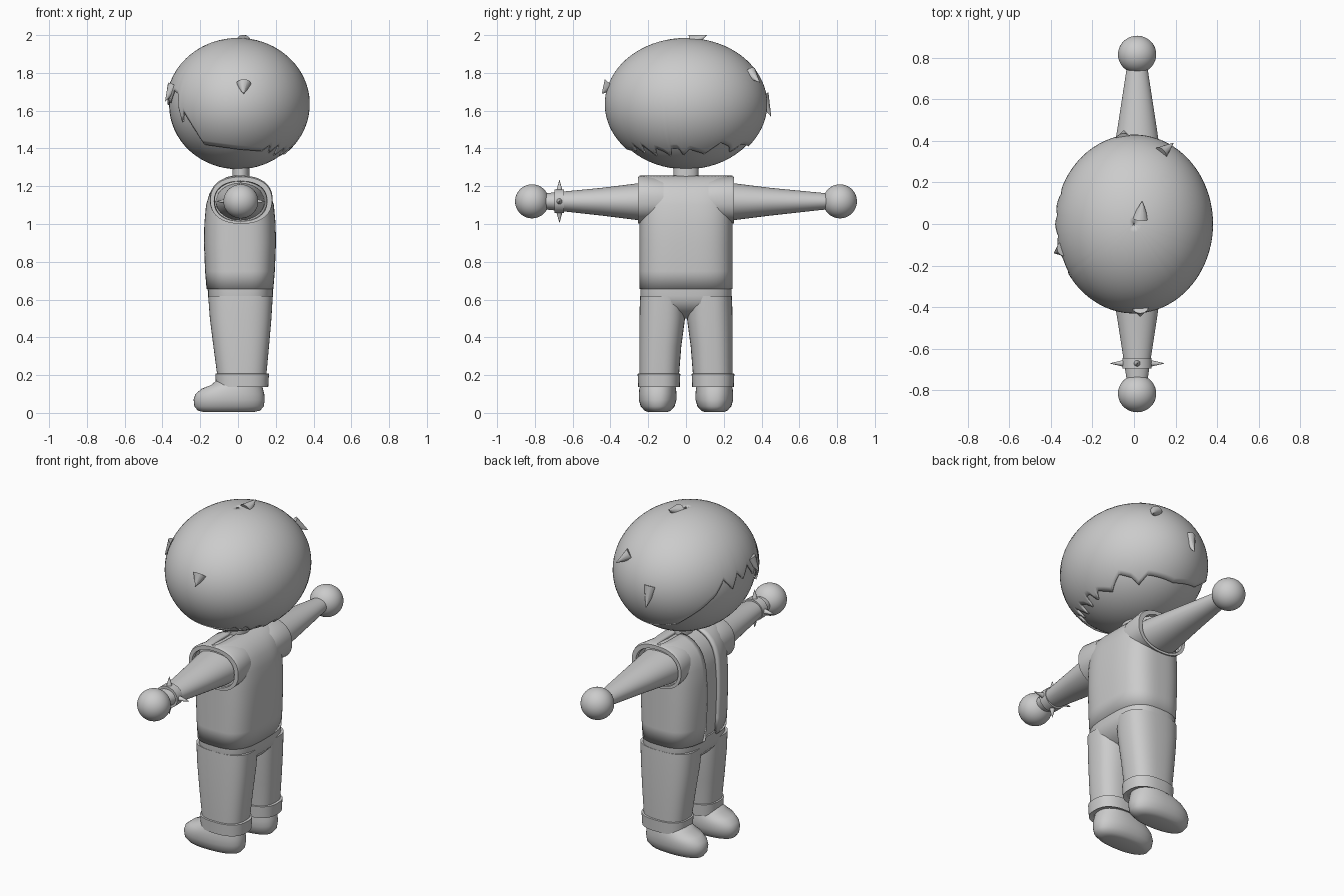
import bpy, bmesh, math
from mathutils import Vector

if "Cube" in bpy.data.objects:
    bpy.data.objects.remove(bpy.data.objects["Cube"])


def finish(bm, name, angle=40, recalc=True):
    if recalc:
        bmesh.ops.recalc_face_normals(bm, faces=bm.faces)
    me = bpy.data.meshes.new(name)
    bm.to_mesh(me)
    bm.free()
    ob = bpy.data.objects.new(name, me)
    bpy.context.collection.objects.link(ob)
    bpy.ops.object.select_all(action='DESELECT')
    ob.select_set(True)
    bpy.context.view_layer.objects.active = ob
    bpy.ops.object.shade_smooth_by_angle(angle=math.radians(angle))
    return ob


def skin(rows, name, closed=True, cap=True, angle=40):
    """Join rows of points into a surface."""
    bm = bmesh.new()
    vs = [[bm.verts.new(p) for p in r] for r in rows]
    n = len(vs[0])
    for lo, hi in zip(vs, vs[1:]):
        for j in range(n if closed else n - 1):
            k = (j + 1) % n
            bm.faces.new((lo[j], lo[k], hi[k], hi[j]))
    if cap:
        bm.faces.new(vs[0][::-1])
        bm.faces.new(vs[-1])
    return finish(bm, name, angle, recalc=closed)


def oval(t, cu, cv, a, b, n, gap, seg):
    """Superellipse ring; gap leaves an opening on the -u side."""
    pts = []
    for j in range(seg + (1 if gap else 0)):
        w = -math.pi + gap + (2 * math.pi - 2 * gap) * j / seg
        c, s = math.cos(w), math.sin(w)
        pts.append((cu + a * math.copysign(abs(c) ** (2 / n), c),
                    cv + b * math.copysign(abs(s) ** (2 / n), s), t))
    return pts


def loft(name, rings, n=2.0, cap=True, gap=0, side=0, seg=48, angle=40):
    """rings: (height, centre u, centre v, radius u, radius v); side lays it along y."""
    rows = [oval(*r, n, gap, seg) for r in rings]
    if side:
        rows = [[(u, side * t, v) for u, v, t in r] for r in rows]
    return skin(rows, name, not gap, cap, angle)


def ball(name, loc, rad):
    bm = bmesh.new()
    bmesh.ops.create_uvsphere(bm, u_segments=48, v_segments=32, radius=1)
    for v in bm.verts:
        v.co = Vector((v.co.x * rad[0], v.co.y * rad[1], v.co.z * rad[2])) + Vector(loc)
    return finish(bm, name)


def spike(name, base, tip, r, seg=12):
    base, tip = Vector(base), Vector(tip)
    d = tip - base
    bm = bmesh.new()
    bmesh.ops.create_cone(bm, cap_ends=True, segments=seg, radius1=r, radius2=0.001, depth=d.length)
    q = d.to_track_quat('Z', 'Y')
    for v in bm.verts:
        v.co = q @ v.co + (base + tip) / 2
    return finish(bm, name)


def thicken(ob, t):
    m = ob.modifiers.new("thickness", 'SOLIDIFY')
    m.thickness, m.offset = t, -1


# Head and neck
ball("head", (0, 0, 1.63), (0.365, 0.412, 0.34))
loft("neck", [(1.18, .015, 0, .045, .065), (1.34, .015, 0, .045, .065)])

# Hair: cap whose lower edge height follows the angle (180 = face side, -x)
edge = [(-180, 1.66), (-172, 1.72), (-164, 1.64), (-157, 1.71), (-148, 1.69), (-144, 1.54),
        (-140, 1.60), (-134, 1.54), (-130, 1.49), (-126, 1.42), (-90, 1.395), (-62, 1.385),
        (-55, 1.42), (-50, 1.375), (-44, 1.42), (-36, 1.36), (-30, 1.40), (-22, 1.38),
        (-17, 1.355), (-14, 1.40), (-7, 1.40), (-3, 1.36), (3, 1.395), (20, 1.37), (32, 1.43),
        (44, 1.41), (52, 1.38), (60, 1.42), (90, 1.41), (120, 1.45), (140, 1.55), (152, 1.62),
        (160, 1.70), (168, 1.63), (174, 1.71), (180, 1.66)]


def edge_z(d):
    for (a, za), (b, zb) in zip(edge, edge[1:]):
        if a <= d <= b:
            return za + (zb - za) * (d - a) / (b - a)


COLS, ROWS = 180, 28
rows = []
for i in range(ROWS + 1):
    row = []
    for j in range(COLS):
        d = -180 + 360 * j / COLS
        lat0 = math.asin((edge_z(d) - 1.635) / 0.35)
        lat = lat0 + (math.radians(89.5) - lat0) * i / ROWS
        w = math.radians(d)
        row.append((.38 * math.cos(lat) * math.cos(w), .43 * math.cos(lat) * math.sin(w),
                    1.635 + .35 * math.sin(lat)))
    rows.append(row)
hair = skin(rows, "hair", cap=False)
thicken(hair, 0.012)

# Loose tufts on the hair
for base, tip, r in [((.03, .03, 1.965), (.04, .11, 2.0), .04),
                     ((.03, -.40, 1.74), (.03, -.445, 1.69), .04),
                     ((.13, .34, 1.80), (.19, .39, 1.75), .035),
                     ((-.05, .40, 1.68), (-.05, .45, 1.57), .04),
                     ((-.34, -.12, 1.73), (-.385, -.14, 1.65), .035)]:
    spike("hair_tuft", base, tip, r)

# Jacket with open front, shirt underneath
body = [(.655, .177), (.75, .185), (.9, .191), (1.0, .189), (1.1, .18), (1.16, .162),
        (1.2, .138), (1.23, .105), (1.25, .065), (1.258, .02)]
jacket = loft("jacket", [(z, .01, 0, a, .246) for z, a in body], 3, False, gap=0.1, seg=64)
thicken(jacket, 0.015)
loft("shirt", [(z - .012, .01, 0, max(a - .017, .006), .225) for z, a in body], 3)

# Trousers: hips and legs
loft("trouser_hips", [(.50, .013, 0, .06, .10), (.54, .013, 0, .13, .17), (.58, .013, 0, .165, .236),
                      (.62, .013, 0, .172, .242), (.67, .013, 0, .174, .242)], 3)
for s in (-1, 1):
    loft("trouser_leg", [(.15, .02, s * .143, .125, .102), (.2, .02, s * .142, .13, .105),
                         (.35, .017, s * .136, .147, .111), (.5, .014, s * .126, .163, .121),
                         (.62, .013, s * .122, .171, .121)], 2.6)
    # Turned-up cuff
    loft("trouser_cuff", [(.15, .022, s * .143, .115, .095), (.138, .022, s * .143, .138, .110),
                          (.207, .022, s * .143, .142, .113), (.21, .022, s * .143, .125, .098)], 2.5)
    # Shoe
    loft("shoe", [(.004, -.05, s * .15, .13, .05), (.012, -.048, s * .15, .165, .07),
                  (.035, -.047, s * .15, .184, .09), (.07, -.047, s * .15, .188, .1),
                  (.1, -.043, s * .15, .182, .1), (.128, -.03, s * .15, .162, .097),
                  (.148, -.008, s * .149, .133, .092), (.2, .02, s * .145, .105, .085)], 2.3, angle=60)
    # Sleeve opening rim, arm and hand
    loft("sleeve_rim", [(.12, .017, 1.125, .155, .118), (.24, .017, 1.13, .166, .126),
                        (.255, .017, 1.125, .163, .124), (.255, .014, 1.121, .14, .106),
                        (.235, .014, 1.121, .137, .103)], 2.3, cap=False, side=s)
    loft("arm", [(.15, .012, 1.118, .135, .105), (.25, .012, 1.118, .127, .098),
                 (.45, .015, 1.118, .096, .073), (.75, .015, 1.12, .05, .042)], side=s)
    ball("hand", (.015, s * .815, 1.12), (.092, .09, .09))

# Spiked wristband
loft("wristband", [(.645, .015, 1.12, .052, .046), (.645, .015, 1.12, .07, .063),
                   (.695, .015, 1.12, .07, .063), (.695, .015, 1.12, .052, .046)], cap=False, side=-1)
for k in range(4):
    c, s = math.cos(k * math.pi / 2), math.sin(k * math.pi / 2)
    spike("wristband_spike", (.015 + .06 * c, -.67, 1.12 + .055 * s),
          (.015 + .13 * c, -.67, 1.12 + .112 * s), .017)
